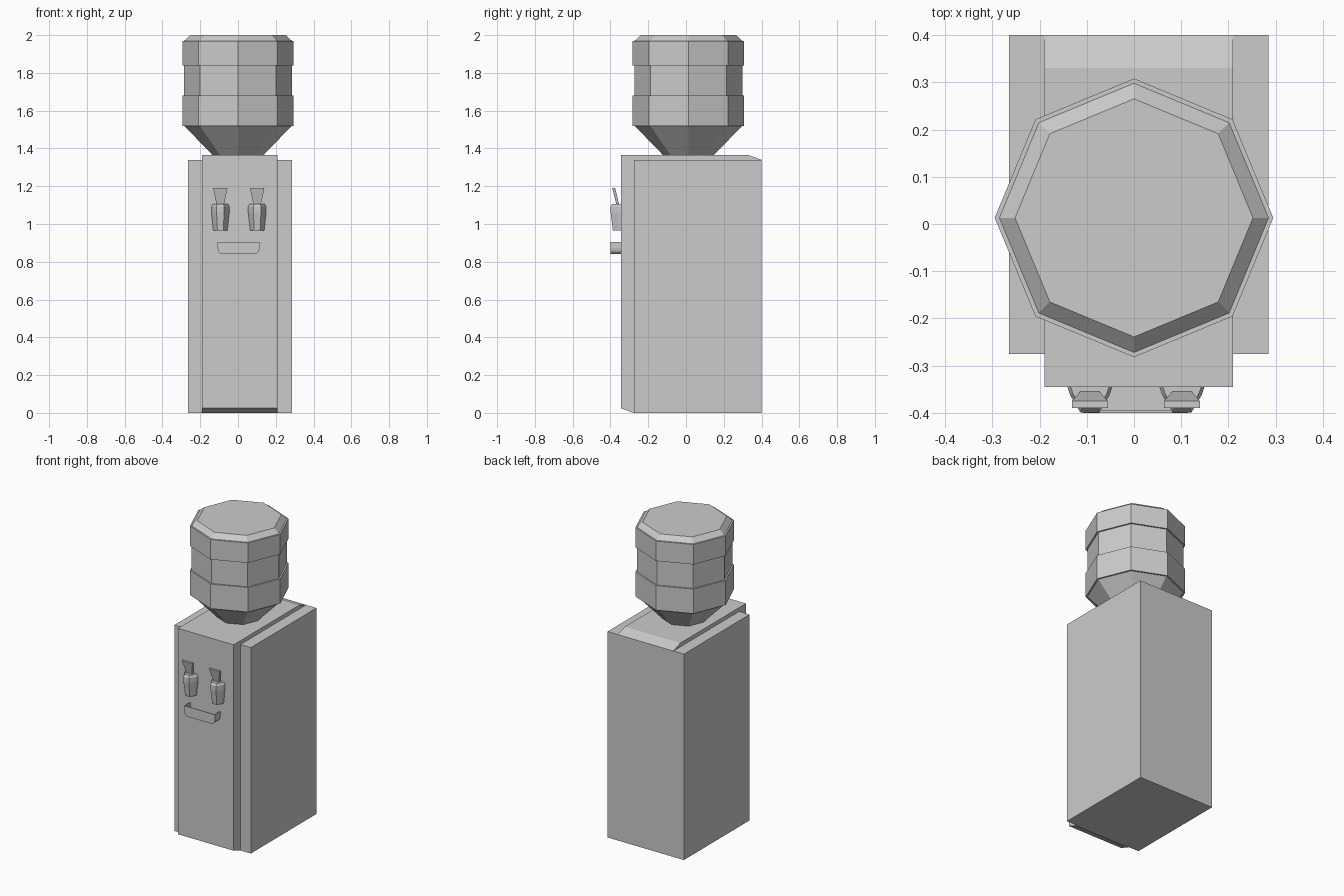
import bpy, bmesh
from math import sin, cos, pi

if "Cube" in bpy.data.objects:
    bpy.data.objects.remove(bpy.data.objects["Cube"])


def loft(name, rings):
    """Skin a list of equal-length point rings and cap both ends."""
    bm = bmesh.new()
    vs = [[bm.verts.new(p) for p in ring] for ring in rings]
    n = len(rings[0])
    for a, b in zip(vs, vs[1:]):
        for i in range(n):
            j = (i + 1) % n
            bm.faces.new((a[i], a[j], b[j], b[i]))
    bm.faces.new(vs[0])
    bm.faces.new(vs[-1])
    bmesh.ops.recalc_face_normals(bm, faces=bm.faces)
    mesh = bpy.data.meshes.new(name)
    bm.to_mesh(mesh)
    bm.free()
    obj = bpy.data.objects.new(name, mesh)
    bpy.context.collection.objects.link(obj)
    return obj


def rect(x0, x1, y0, y1, z):
    return [(x0, y0, z), (x1, y0, z), (x1, y1, z), (x0, y1, z)]


# Cabinet body
loft("cabinet", [rect(-0.265, 0.285, -0.275, 0.40, z) for z in (0, 1.34)])

# Raised panel wrapping over front and top (side profile swept along x)
profile = [(-0.28, 0), (-0.345, 0.025), (-0.345, 1.365), (0.33, 1.365),
           (0.40, 1.34), (-0.27, 1.33), (-0.27, 0.003)]
loft("front_top_panel", [[(x, y, z) for y, z in profile] for x in (-0.19, 0.21)])

# Eight-sided water bottle: (radius, height)
bottle = [(0.13, 1.36), (0.285, 1.52), (0.295, 1.52), (0.295, 1.68),
          (0.285, 1.68), (0.285, 1.84), (0.295, 1.84), (0.295, 1.97),
          (0.285, 1.97), (0.252, 2.0)]
loft("water_bottle", [[(r * cos(i * pi / 4), 0.013 + r * sin(i * pi / 4), z)
                       for i in range(8)] for r, z in bottle])

# Taps with flared levers
for side, cx in (("left", -0.0935), ("right", 0.1015)):
    half = [(-0.048, 0), (-0.042, 0.018), (-0.02, 0.055),
            (0.02, 0.055), (0.042, 0.018), (0.048, 0)]
    sections = [(0.78, 0.965), (1.0, 1.06), (1.0, 1.092), (0.85, 1.105)]
    loft(side + "_tap", [[(cx + s * x, -0.344 - s * d, z) for x, d in half]
                         for s, z in sections])
    loft(side + "_lever", [rect(cx - 0.018, cx + 0.018, -0.367, -0.352, 1.095),
                           rect(cx - 0.038, cx + 0.038, -0.39, -0.375, 1.19)])


# Drip tray: rounded U-shaped wall plus front plate
def tray_outline(inset):
    w, bottom, r = 0.111 - inset, 0.84 + inset, 0.03 - inset
    right = [(w - r + r * sin(t * pi / 6), bottom + r - r * cos(t * pi / 6))
             for t in range(4)] + [(w, 0.905)]
    return [(-x, z) for x, z in reversed(right)] + right


outer, inner = tray_outline(0), tray_outline(0.006)
loft("tray_wall", [[(x + 0.003, y, z) for x, z in outer + inner[::-1]]
                   for y in (-0.344, -0.396)])
loft("tray_front", [[(x + 0.003, y, z) for x, z in outer] for y in (-0.395, -0.40)])
